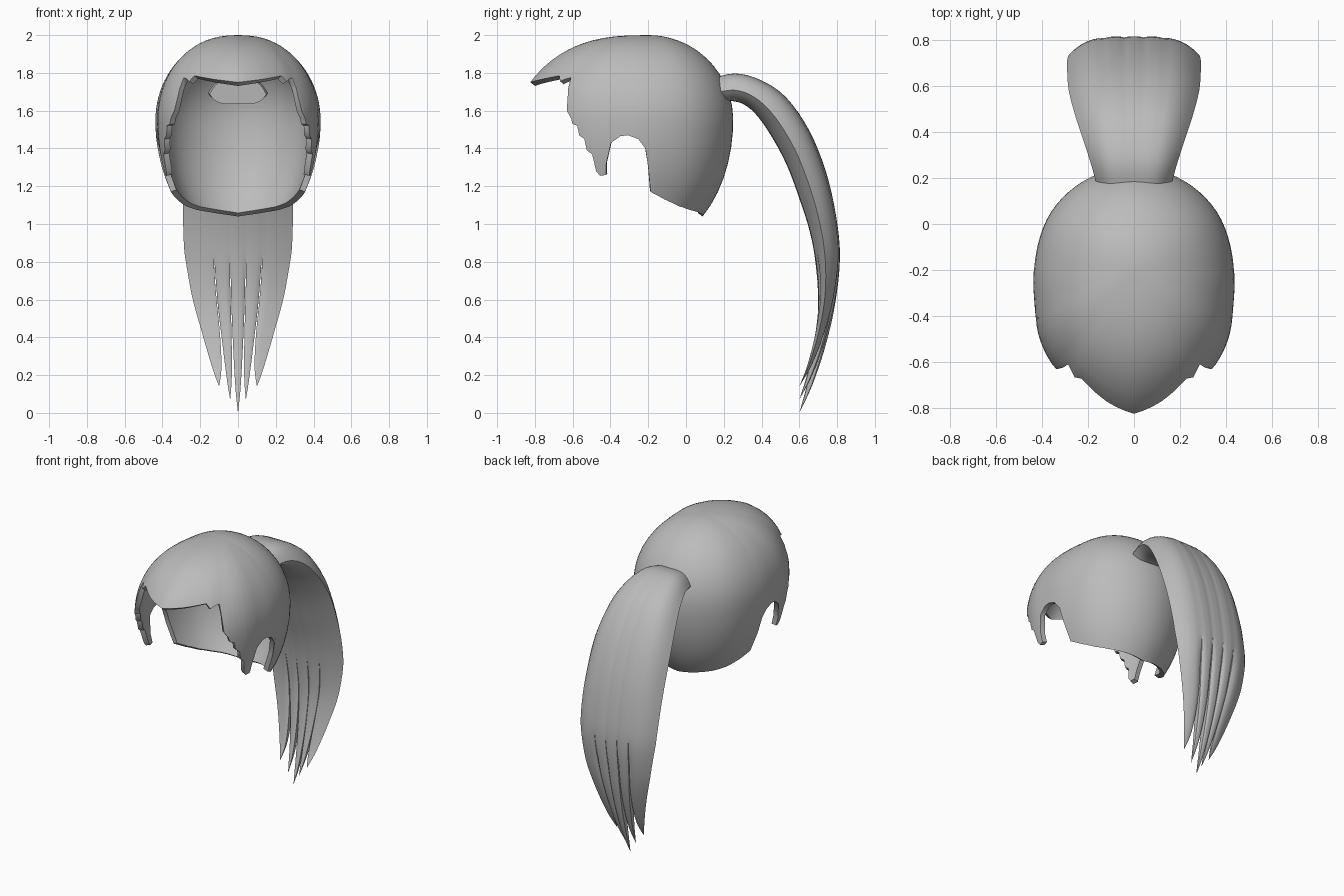
import bpy, bmesh, math
from mathutils import Vector

if "Cube" in bpy.data.objects:
    bpy.data.objects.remove(bpy.data.objects["Cube"], do_unlink=True)

hair = bpy.data.materials.new("hair_grey")
hair.use_nodes = True
GREY = (0.5, 0.5, 0.5, 1)
hair.diffuse_color = GREY
hair.node_tree.nodes["Principled BSDF"].inputs["Base Color"].default_value = GREY


def linear(pts, x):
    for (a, p), (b, q) in zip(pts, pts[1:]):
        if x <= b:
            return p + (q - p) * (x - a) / (b - a)
    return pts[-1][1]


def spline(pts, x):
    """Smooth curve through (key, value) points."""
    def slope(i):
        a, b = max(i - 1, 0), min(i + 1, len(pts) - 1)
        return (pts[b][1] - pts[a][1]) / (pts[b][0] - pts[a][0])
    i = max(j for j in range(len(pts) - 1) if j == 0 or pts[j][0] <= x)
    d = pts[i + 1][0] - pts[i][0]
    t = (x - pts[i][0]) / d
    p, q, m, n = pts[i][1], pts[i + 1][1], slope(i) * d, slope(i + 1) * d
    return (p * (1 + 2 * t) * (1 - t) ** 2 + m * t * (1 - t) ** 2
            + q * t * t * (3 - 2 * t) + n * t * t * (t - 1))


def finish(name, bm, angle, thickness=0):
    bmesh.ops.remove_doubles(bm, verts=bm.verts, dist=0.0002)
    bmesh.ops.recalc_face_normals(bm, faces=bm.faces)
    mesh = bpy.data.meshes.new(name)
    bm.to_mesh(mesh)
    bm.free()
    mesh.materials.append(hair)
    obj = bpy.data.objects.new(name, mesh)
    bpy.context.collection.objects.link(obj)
    bpy.ops.object.select_all(action='DESELECT')
    obj.select_set(True)
    bpy.context.view_layer.objects.active = obj
    if thickness:
        mod = obj.modifiers.new("thickness", 'SOLIDIFY')
        mod.thickness = thickness
        mod.offset = -1
        bpy.ops.object.modifier_apply(modifier=mod.name)
    bpy.ops.object.shade_smooth_by_angle(angle=math.radians(angle))


# Cap: a dome whose reach and ragged hairline vary with the angle from the front
REACH = [(0, .65), (10, .635), (22, .605), (30, .58), (37, .553), (45, .532),
         (54, .507), (71, .457), (90, .435), (105, .432), (125, .44),
         (150, .445), (180, .45)]
RIM = [(0, 1.75), (12, 1.765), (26, 1.785), (29, 1.755), (31, 1.765), (35, 1.775),
       (36, 1.72), (38, 1.6), (41, 1.56), (42, 1.53), (45, 1.52), (46, 1.47),
       (49, 1.45), (50, 1.39), (53, 1.37), (54, 1.28), (56, 1.255), (60, 1.26),
       (61, 1.32), (65, 1.43), (71, 1.465), (76, 1.47), (83, 1.45), (88, 1.4),
       (90, 1.3), (92, 1.17), (105, 1.13), (120, 1.095), (135, 1.075),
       (160, 1.055), (180, 1.04)]
MID, UP, DOWN, CENTRE_Y = 1.55, 0.45, 0.664, -0.2
CROWN_ROWS, ROWS, CROWN = 10, 22, math.radians(50)


def cap_point(theta, k):
    side, t = abs(theta), math.radians(theta)
    h = linear(RIM, side) - MID
    end = math.acos(h / (UP if h > 0 else DOWN))
    # even rows over the crown, then rows that spread down to the hairline
    if k <= CROWN_ROWS:
        a = CROWN * k / CROWN_ROWS
    else:
        a = CROWN + (end - CROWN) * (k - CROWN_ROWS) / (ROWS - CROWN_ROWS)
    fullness = 1 - .25 * max(0, math.cos(t))
    peak = .028 * max(0, 1 - side / 20) * (a / end) ** 3
    r = (spline(REACH, side) + peak) * math.sin(a) ** fullness
    z = MID + math.cos(a) * (UP if a < math.pi / 2 else DOWN)
    return (r * math.sin(t), CENTRE_Y - r * math.cos(t), z)


half = []
for (a, _), (b, _) in zip(RIM, RIM[1:]):
    n = math.ceil((b - a) / 5)
    half += [a + (b - a) * i / n for i in range(n)]
angles = half + [180] + [-a for a in reversed(half[1:])]
bm = bmesh.new()
grid = [[bm.verts.new(cap_point(t, k)) for k in range(ROWS + 1)] for t in angles]
for c, d in zip(grid, grid[1:] + grid[:1]):
    for k in range(ROWS):
        bm.faces.new((c[k], c[k + 1], d[k + 1], d[k]))
finish("hair_cap", bm, 45, 0.032)

# Ponytail: outer y, outer z, inner y, inner z, half width along its length
TAIL = [(.12, 1.765, .13, 1.635, .15), (.26, 1.797, .25, 1.65, .185),
        (.4, 1.76, .34, 1.61, .22), (.53, 1.67, .43, 1.5, .255),
        (.65, 1.5, .53, 1.32, .283), (.74, 1.28, .605, 1.12, .29),
        (.795, 1.04, .655, .96, .29), (.815, .82, .685, .8, .28),
        (.79, .58, .7, .58, .248), (.74, .36, .68, .36, .2),
        (.67, .15, .64, .15, .158), (.6, 0, .6, 0, .138)]
PATH = [(i, Vector(p)) for i, p in enumerate(TAIL)]
BOUNDS = [-1, -.45, -.15, .15, .45, 1]
STEPS, SPLIT, ACROSS, STRANDS = 4, 27, 6, 5
LAST = (len(TAIL) - 1) * STEPS


def strand_ring(strand, i):
    """Outer and inner rows of points across one strand at one step."""
    oy, oz, iy, iz, width = spline(PATH, i / STEPS)
    v = max(0, (i - SPLIT) / (LAST - SPLIT))
    left, right = BOUNDS[strand], BOUNDS[strand + 1]
    mid, reach = (left + right) / 2, (right - left) / 2
    squeeze = 1 - .05 * min(1, 6 * v) - .95 * v ** 4
    lift = .07 * abs(strand - 2) * v
    groove = .04 * min(1, i / SPLIT) + .22 * min(1, 4 * v)
    ey, ez = iy + (oy - iy) * .4, iz + (oz - iz) * .4
    # the root is a rounder oval than the rest
    inner_power = 2 + 3 * max(0, 1 - i / (3 * STEPS))
    outer, inner = [], []
    for j in range(ACROSS + 1):
        s = 2 * j / ACROSS - 1
        u = mid + s * reach
        x = (mid + s * reach * squeeze) * width
        dip = 1 - groove * s ** 4
        f = (1 - u ** 4) * dip
        g = (1 - abs(u) ** inner_power) * dip
        outer.append((x, ey + (oy - ey) * f, ez + (oz - ez) * f + lift))
        inner.append((x, ey + (iy - ey) * g, ez + (iz - ez) * g + lift))
    return outer, inner


bm = bmesh.new()
for strand in range(STRANDS):
    rings = []
    for i in range(LAST + 1):
        outer, inner = strand_ring(strand, i)
        rings.append([[bm.verts.new(p) for p in row] for row in (outer, inner)])
    for i, (a, b) in enumerate(zip(rings, rings[1:])):
        for row in (0, 1):
            for j in range(ACROSS):
                bm.faces.new((a[row][j], a[row][j + 1], b[row][j + 1], b[row][j]))
        # walls only where the strands part
        for j, open_side in ((0, strand > 0), (ACROSS, strand < STRANDS - 1)):
            if open_side and i >= SPLIT:
                bm.faces.new((a[0][j], b[0][j], b[1][j], a[1][j]))
    # closed root
    o, n = rings[0]
    for j in range(ACROSS):
        bm.faces.new((o[j], o[j + 1], n[j + 1], n[j]))
finish("ponytail", bm, 40)
